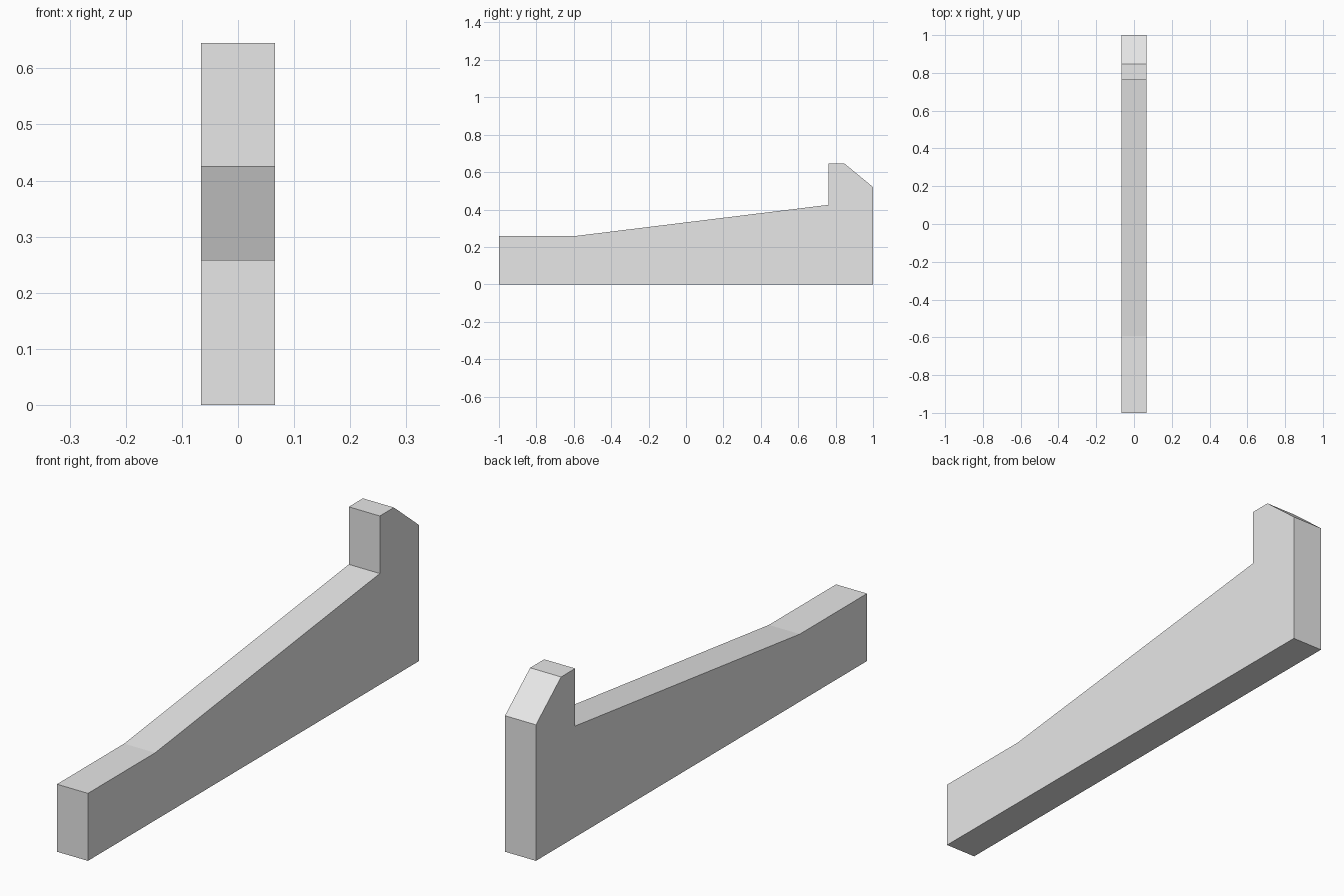
import bpy
import bmesh

cube = bpy.data.objects.get("Cube")
if cube:
    bpy.data.objects.remove(cube, do_unlink=True)

# Plain grey material
GREY = (0.8, 0.8, 0.8, 1.0)
grey = bpy.data.materials.new("light_grey")
grey.use_nodes = True
grey.diffuse_color = GREY
grey.node_tree.nodes["Principled BSDF"].inputs["Base Color"].default_value = GREY


def extrude_profile(name, profile, width, material):
    """Extrude a (y, z) side profile along x, centred on x = 0."""
    bm = bmesh.new()
    face = bm.faces.new([bm.verts.new((-width / 2, y, z)) for y, z in profile])
    result = bmesh.ops.extrude_face_region(bm, geom=[face])
    moved = [g for g in result["geom"] if isinstance(g, bmesh.types.BMVert)]
    bmesh.ops.translate(bm, verts=moved, vec=(width, 0, 0))
    bmesh.ops.recalc_face_normals(bm, faces=bm.faces)
    mesh = bpy.data.meshes.new(name)
    bm.to_mesh(mesh)
    bm.free()
    mesh.materials.append(material)
    obj = bpy.data.objects.new(name, mesh)
    bpy.context.collection.objects.link(obj)
    return obj


# Sloped rail with a level front end and an upright, chamfered back stop
side_profile = [
    (-1.0, 0.0), (1.0, 0.0),
    (1.0, 0.52), (0.848, 0.645), (0.763, 0.645),
    (0.763, 0.425), (-0.594, 0.258), (-1.0, 0.258),
]
extrude_profile("sloped_rail_with_stop", side_profile, 0.131, grey)
